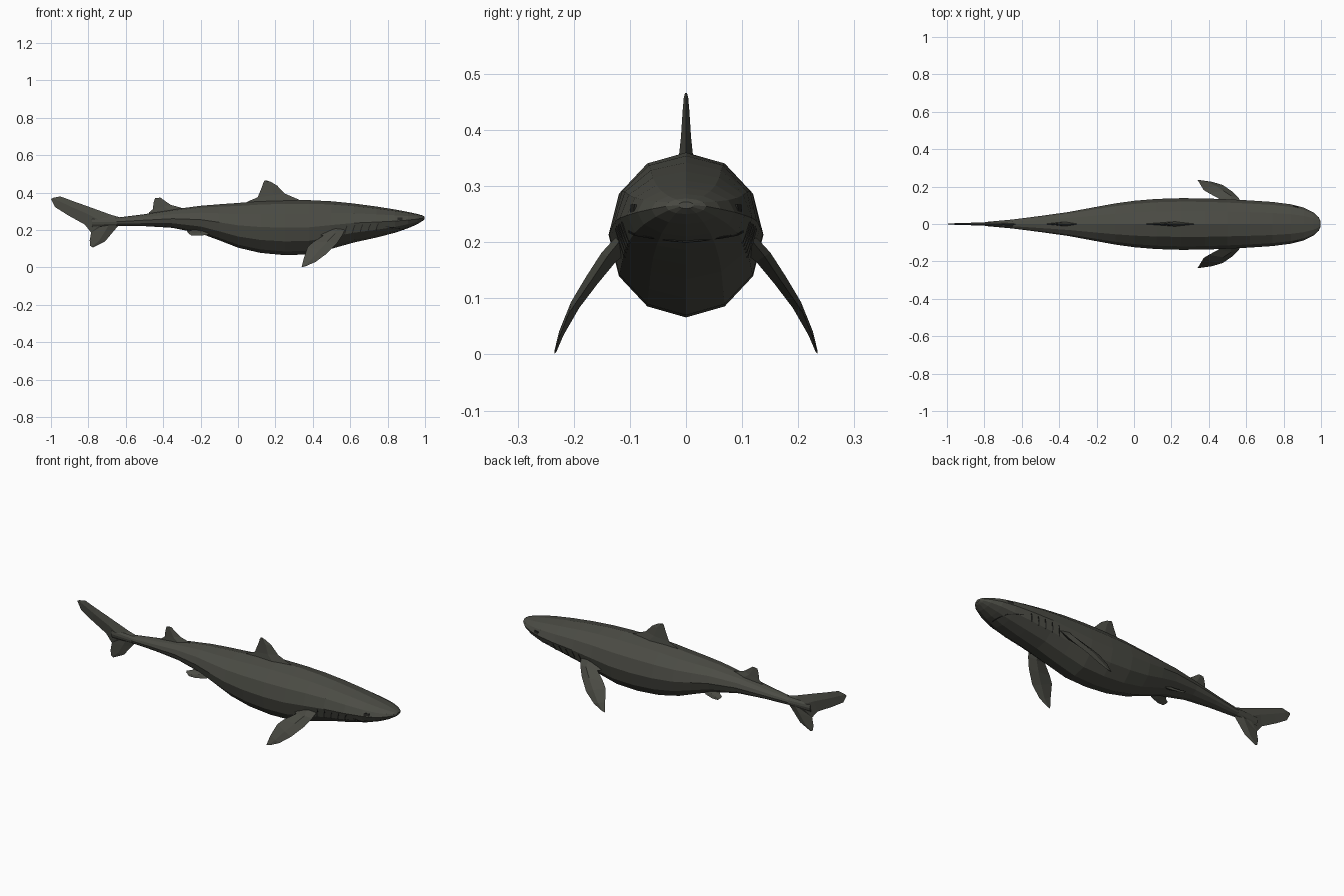
import bpy, bmesh, math
from mathutils import Vector


def material(name, rgb):
    m = bpy.data.materials.new(name)
    m.diffuse_color = (*rgb, 1)
    return m


SKIN = material("olive_grey_skin", (0.07, 0.071, 0.058))
DARK = material("dark_detail", (0.02, 0.02, 0.018))


def loft(name, rings, mat):
    """Flat-faced closed skin through rings of equal point count."""
    bm = bmesh.new()
    vs = [[bm.verts.new(p) for p in r] for r in rings]
    n = len(rings[0])
    for a, b in zip(vs, vs[1:]):
        for i in range(n):
            j = (i + 1) % n
            bm.faces.new((a[i], a[j], b[j], b[i]))
    bm.faces.new(vs[0])
    bm.faces.new(vs[-1])
    bmesh.ops.recalc_face_normals(bm, faces=bm.faces)
    me = bpy.data.meshes.new(name)
    bm.to_mesh(me)
    bm.free()
    me.materials.append(mat)
    ob = bpy.data.objects.new(name, me)
    bpy.context.collection.objects.link(ob)
    return ob


# Body stations: x, half width, top z, bottom z
BODY = [
    (-0.78, 0.012, 0.27, 0.215), (-0.65, 0.024, 0.266, 0.223),
    (-0.5, 0.043, 0.285, 0.221), (-0.35, 0.064, 0.31, 0.212),
    (-0.2, 0.092, 0.33, 0.182), (-0.1, 0.11, 0.338, 0.145),
    (0.0, 0.124, 0.345, 0.106), (0.12, 0.134, 0.355, 0.078),
    (0.25, 0.138, 0.36, 0.066), (0.38, 0.137, 0.36, 0.07),
    (0.5, 0.132, 0.354, 0.1), (0.62, 0.126, 0.342, 0.134),
    (0.74, 0.118, 0.326, 0.16), (0.84, 0.105, 0.31, 0.186),
    (0.91, 0.087, 0.297, 0.21), (0.96, 0.062, 0.286, 0.232),
    (0.988, 0.036, 0.278, 0.25), (0.998, 0.014, 0.272, 0.26)]


def skin_point(x, deg, grow=1.0):
    """Point on the faceted body; angle runs from the back (0) to the belly (180)."""
    k = 0
    while k < len(BODY) - 2 and BODY[k + 1][0] < x:
        k += 1
    a, b = BODY[k], BODY[k + 1]
    f = (x - a[0]) / (b[0] - a[0])
    w, top, low = (a[i] + (b[i] - a[i]) * f for i in (1, 2, 3))
    i = math.floor(deg / 30)
    g = deg / 30 - i
    t0, t1 = math.radians(30 * i), math.radians(30 * i + 30)
    s = math.sin(t0) * (1 - g) + math.sin(t1) * g
    c = math.cos(t0) * (1 - g) + math.cos(t1) * g
    return Vector((x, w * s * grow, (top + low) / 2 + (top - low) / 2 * c * grow))


loft("body", [[skin_point(s[0], 30 * i) for i in range(12)] for s in BODY], SKIN)


def fin(name, sections, normal):
    """Sections: (leading point, trailing point, half thickness) from root to tip."""
    n = Vector(normal).normalized()
    rings = []
    for lead, trail, t in sections:
        lead, trail = Vector(lead), Vector(trail)
        mid = lead.lerp(trail, 0.4)
        rings.append([lead, mid + n * t, trail, mid - n * t])
    return loft(name, rings, SKIN)


def flat_fin(name, sections):
    return fin(name, [((a, 0, b), (c, 0, d), t) for a, b, c, d, t in sections], (0, 1, 0))


# Upright fins: lead x, lead z, trail x, trail z, half thickness
flat_fin("dorsal_fin", [
    (0.36, 0.345, 0.03, 0.335, 0.016), (0.325, 0.363, 0.055, 0.354, 0.012),
    (0.25, 0.395, 0.105, 0.375, 0.009), (0.21, 0.437, 0.128, 0.43, 0.006),
    (0.175, 0.458, 0.136, 0.455, 0.004), (0.15, 0.466, 0.142, 0.465, 0.002)])
flat_fin("rear_dorsal_fin", [
    (-0.28, 0.305, -0.48, 0.28, 0.014), (-0.305, 0.32, -0.475, 0.295, 0.011),
    (-0.36, 0.335, -0.455, 0.312, 0.008), (-0.385, 0.352, -0.452, 0.345, 0.005),
    (-0.415, 0.374, -0.444, 0.37, 0.002)])
flat_fin("tail_upper_lobe", [
    (-0.62, 0.265, -0.66, 0.225, 0.018), (-0.68, 0.282, -0.785, 0.187, 0.014),
    (-0.79, 0.322, -0.82, 0.23, 0.009), (-0.88, 0.354, -0.91, 0.28, 0.006),
    (-0.95, 0.38, -0.978, 0.323, 0.004), (-0.985, 0.373, -1.0, 0.366, 0.002)])
flat_fin("tail_lower_lobe", [
    (-0.63, 0.235, -0.76, 0.25, 0.014), (-0.66, 0.2, -0.785, 0.187, 0.01),
    (-0.71, 0.14, -0.793, 0.145, 0.005), (-0.775, 0.107, -0.79, 0.115, 0.002)])


def strip(name, path, width):
    """Thin dark plate lying on the skin along (x, angle) points."""
    pts = [skin_point(x, a) for x, a in path]
    rings = []
    for i, p in enumerate(pts):
        x, a = path[i]
        out = skin_point(x, a, 1.03) - p
        out.normalize()
        along = (pts[min(i + 1, len(pts) - 1)] - pts[max(i - 1, 0)]).normalized()
        side = along.cross(out).normalized() * width / 2
        rings.append([p - side + out * 0.002, p + side + out * 0.002,
                      p + side - out * 0.002, p - side - out * 0.002])
    return loft(name, rings, DARK)


def mirrored(ob):
    """Copy an object's mesh to the other flank."""
    me = ob.data.copy()
    for v in me.vertices:
        v.co.y = -v.co.y
    me.flip_normals()
    other = bpy.data.objects.new(ob.name + "_right", me)
    ob.name += "_left"
    bpy.context.collection.objects.link(other)


# Paired fins
mirrored(fin("pectoral_fin", [
    ((0.575, 0.11, 0.212), (0.43, 0.115, 0.175), 0.018),
    ((0.56, 0.14, 0.175), (0.455, 0.135, 0.17), 0.015),
    ((0.53, 0.17, 0.13), (0.40, 0.165, 0.135), 0.012),
    ((0.476, 0.208, 0.075), (0.372, 0.182, 0.108), 0.009),
    ((0.415, 0.226, 0.03), (0.352, 0.216, 0.05), 0.005),
    ((0.365, 0.232, 0.008), (0.34, 0.234, 0.002), 0.002)], (0, 0.84, 0.54)))
mirrored(fin("pelvic_fin", [
    ((-0.13, 0.045, 0.185), (-0.24, 0.035, 0.205), 0.009),
    ((-0.165, 0.06, 0.174), (-0.25, 0.055, 0.197), 0.007),
    ((-0.215, 0.074, 0.17), (-0.272, 0.068, 0.195), 0.004),
    ((-0.25, 0.078, 0.172), (-0.27, 0.075, 0.188), 0.002)], (0, 0.6, 0.8)))

# Gill slits
for k in range(5):
    x = 0.575 + 0.042 * k
    mirrored(strip(f"gill_slit_{k + 1}", [(x + 0.008, 96), (x, 108), (x - 0.006, 122)], 0.005))

# Eyes
mirrored(strip("eye", [(0.852, 80), (0.859, 80), (0.873, 80), (0.88, 80)], 0.016))

# Mouth arc under the snout
strip("mouth", [(0.79, 112), (0.83, 122), (0.865, 140), (0.88, 160), (0.885, 180),
                (0.88, 200), (0.865, 220), (0.83, 238), (0.79, 248)], 0.004)
